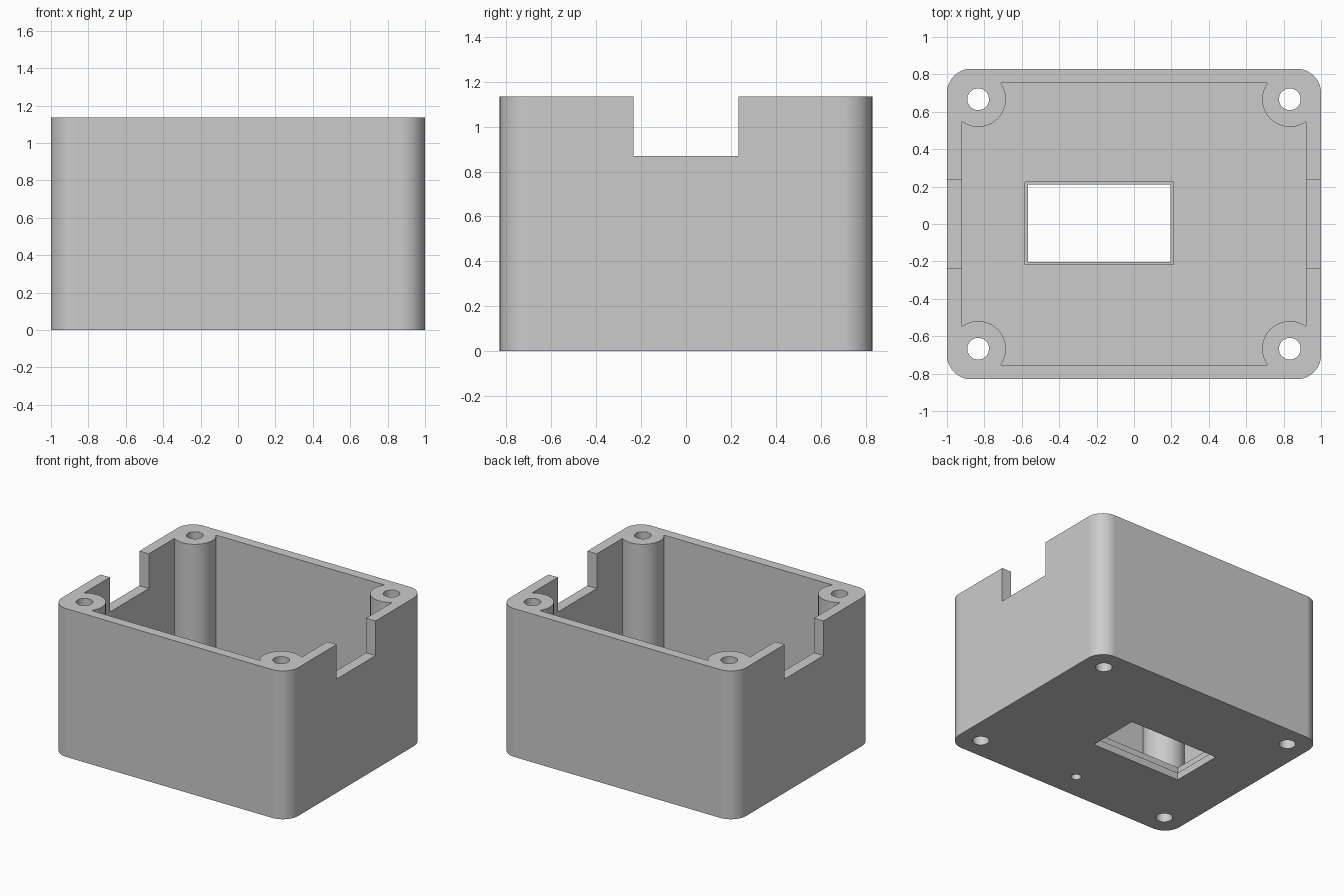
import bpy
import bmesh
import math
from mathutils import Matrix, Vector

if "Cube" in bpy.data.objects:
    bpy.data.objects.remove(bpy.data.objects["Cube"], do_unlink=True)

WIDTH, DEPTH, HEIGHT = 2.0, 1.66, 1.135
FLOOR, LIP = 0.11, 0.055
BOSS_X, BOSS_Y = 0.833, 0.667
TOP = 1.4  # cutters reach above the rim

grey = bpy.data.materials.new("light grey plastic")
grey.use_nodes = True
colour = (0.6, 0.6, 0.6, 1)
grey.diffuse_color = colour
grey.node_tree.nodes["Principled BSDF"].inputs["Base Color"].default_value = colour


def finish(name, bm):
    mesh = bpy.data.meshes.new(name)
    bm.to_mesh(mesh)
    bm.free()
    mesh.materials.append(grey)
    obj = bpy.data.objects.new(name, mesh)
    bpy.context.collection.objects.link(obj)
    return obj


def box(name, low, high, radius=0):
    """Box between two corners, with optional rounded upright edges."""
    low, high = Vector(low), Vector(high)
    bm = bmesh.new()
    bmesh.ops.create_cube(bm, size=1, matrix=Matrix.Translation((low + high) / 2)
                          @ Matrix.Diagonal((*(high - low), 1)))
    if radius:
        upright = [e for e in bm.edges
                   if abs(e.verts[0].co.z - e.verts[1].co.z) > 0.1]
        bmesh.ops.bevel(bm, geom=upright, offset=radius, segments=14,
                        profile=0.5, affect='EDGES')
    return finish(name, bm)


def cylinder(name, x, y, radius, bottom, top, sides=48):
    bm = bmesh.new()
    bmesh.ops.create_cone(bm, cap_ends=True, segments=sides, radius1=radius,
                          radius2=radius, depth=top - bottom,
                          matrix=Matrix.Translation((x, y, (bottom + top) / 2)))
    return finish(name, bm)


def cut(target, cutter):
    """Subtract the cutter from the target and discard it."""
    bpy.ops.object.select_all(action='DESELECT')
    bpy.context.view_layer.objects.active = target
    target.select_set(True)
    mod = target.modifiers.new("cut", 'BOOLEAN')
    mod.operation = 'DIFFERENCE'
    mod.solver = 'EXACT'
    mod.object = cutter
    bpy.ops.object.modifier_apply(modifier=mod.name)
    bpy.data.objects.remove(cutter, do_unlink=True)


corners = [(sx * BOSS_X, sy * BOSS_Y) for sx in (-1, 1) for sy in (-1, 1)]

# Outer shell with rounded upright corners
case = box("enclosure", (-WIDTH / 2, -DEPTH / 2, 0),
           (WIDTH / 2, DEPTH / 2, HEIGHT), radius=0.13)

# Inner cavity, leaving a round screw post in each corner
cavity = box("cavity_cutter", (-0.92, -0.755, FLOOR), (0.92, 0.755, TOP))
for x, y in corners:
    cut(cavity, cylinder("post_cutter", x, y, 0.148, 0, TOP + 0.1, 64))
cut(case, cavity)

# Screw holes right through the posts
for x, y in corners:
    cut(case, cylinder("screw_hole_cutter", x, y, 0.058, -0.1, TOP))

# Cable notch in both end walls
cut(case, box("notch_cutter", (-1.2, -0.235, 0.87), (1.2, 0.235, TOP)))

# Stepped window in the floor, with the wider step inside
cut(case, box("window_cutter", (-0.567, -0.202, -0.1), (0.195, 0.21, 0.3)))
cut(case, box("window_step_cutter", (-0.582, -0.217, LIP), (0.21, 0.225, 0.3)))

# Small blind hole in the underside
cut(case, cylinder("blind_hole_cutter", 0, -0.627, 0.035, -0.1, 0.06, 32))

# Smooth curved walls, crisp edges
bpy.ops.object.select_all(action='DESELECT')
bpy.context.view_layer.objects.active = case
case.select_set(True)
bpy.ops.object.shade_smooth_by_angle(angle=math.radians(30))
weighted = case.modifiers.new("flat walls", 'WEIGHTED_NORMAL')
weighted.keep_sharp = True
